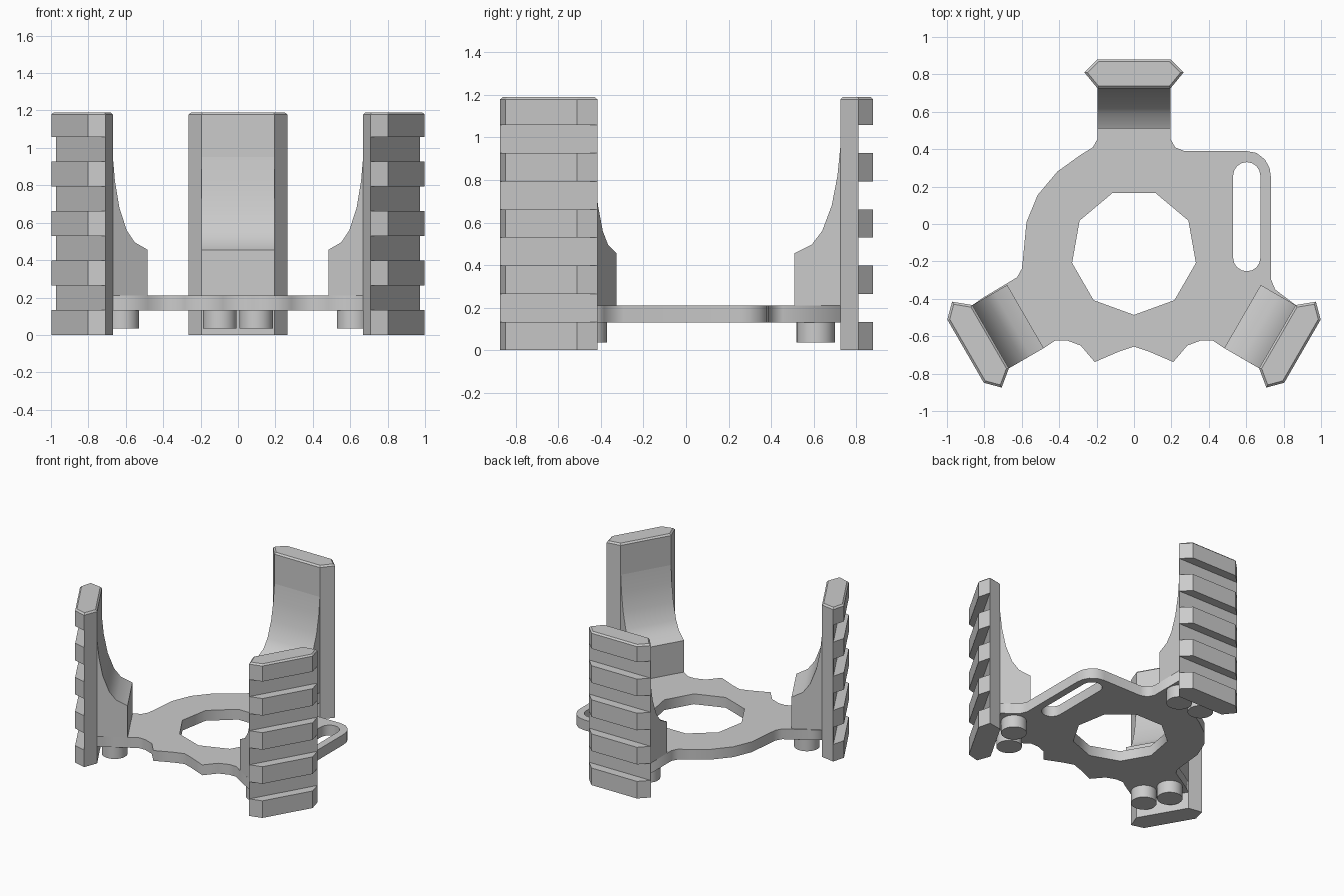
import bpy, bmesh, math
from mathutils import Matrix

if "Cube" in bpy.data.objects:
    bpy.data.objects.remove(bpy.data.objects["Cube"])

CY = -0.16                      # y of the three-fold axis
T0, T1 = 0.13, 0.21             # plate bottom and top
H = 1.19                        # rail height


def link(name, mesh):
    ob = bpy.data.objects.new(name, mesh)
    bpy.context.collection.objects.link(ob)
    return ob


def activate(ob):
    bpy.ops.object.select_all(action='DESELECT')
    ob.select_set(True)
    bpy.context.view_layer.objects.active = ob


def prism(bm, base, offset):
    """Extrude a closed polygon along an offset vector."""
    a = [bm.verts.new(p) for p in base]
    face = bm.faces.new(a)
    ext = bmesh.ops.extrude_face_region(bm, geom=[face])
    verts = [g for g in ext['geom'] if isinstance(g, bmesh.types.BMVert)]
    bmesh.ops.translate(bm, verts=verts, vec=offset)
    bmesh.ops.recalc_face_normals(bm, faces=bm.faces)


def finish(name, bm):
    me = bpy.data.meshes.new(name)
    bm.to_mesh(me)
    bm.free()
    return link(name, me)


def smooth(ob, deg=30):
    activate(ob)
    bpy.ops.object.shade_smooth_by_angle(angle=math.radians(deg))


def three_fold(ob):
    """Place the part on the axis and add two linked copies at +-120 degrees."""
    name = ob.name
    for k, side in enumerate(("back", "left", "right")):
        o = ob if k == 0 else link(name, ob.data)
        o.name = f"{name}_{side}"
        o.matrix_world = Matrix.Translation((0, CY, 0)) @ Matrix.Rotation(math.radians(120 * k), 4, 'Z')


# Base plate: outline, nine-sided opening and long slot
outline = [
    (0.195, 0.725), (0.195, 0.455), (0.22, 0.41), (0.27, 0.39), (0.60, 0.39),
    (0.655, 0.38), (0.70, 0.345), (0.725, 0.30), (0.732, 0.25), (0.732, -0.295),
    (0.755, -0.35), (0.80, -0.385), (0.868, -0.436), (0.673, -0.774), (0.483, -0.664),
    (0.42, -0.622), (0.36, -0.622), (0.285, -0.65), (0.21, -0.738), (0.08, -0.682),
    (0, -0.655),
    (-0.08, -0.682), (-0.21, -0.738), (-0.285, -0.65), (-0.36, -0.622), (-0.42, -0.622),
    (-0.483, -0.664), (-0.673, -0.774), (-0.868, -0.436), (-0.80, -0.39), (-0.625, -0.285),
    (-0.60, -0.24), (-0.595, -0.20), (-0.575, 0.01), (-0.515, 0.155), (-0.41, 0.28),
    (-0.285, 0.37), (-0.22, 0.41), (-0.195, 0.455), (-0.195, 0.725)]
opening = [(0.336 * math.cos(a), -0.15 + 0.336 * math.sin(a))
           for a in (math.radians(-90 + 40 * i) for i in range(9))]
slot = []
for cy, start in ((0.258, 0), (-0.18, 180)):
    for i in range(9):
        a = math.radians(start + 22.5 * i)
        slot.append((0.603 + 0.073 * math.cos(a), cy + 0.073 * math.sin(a)))

cu = bpy.data.curves.new("base_plate", 'CURVE')
cu.dimensions = '2D'
cu.fill_mode = 'BOTH'
cu.extrude = (T1 - T0) / 2
for loop in (outline, opening, slot):
    sp = cu.splines.new('POLY')
    sp.points.add(len(loop) - 1)
    for p, (x, y) in zip(sp.points, loop):
        p.co = (x, y, 0, 1)
    sp.use_cyclic_u = True
plate = link("base_plate", cu)
plate.location.z = (T0 + T1) / 2
activate(plate)
bpy.ops.object.convert(target='MESH')

# Upright rail: chamfered bar with a softened top edge
half = [(0.195, 1.04), (0.265, 0.97), (0.195, 0.885)]
section = half + [(-x, y) for x, y in reversed(half)]
bm = bmesh.new()
prism(bm, [(x, y, 0) for x, y in section], (0, 0, H))
top = [e for e in bm.edges if all(v.co.z > H - 0.01 for v in e.verts)]
bmesh.ops.bevel(bm, geom=top, offset=0.012, segments=1, affect='EDGES')
rail = finish("rail", bm)

# Cross grooves cut into the outer half of the rail
bm = bmesh.new()
for i in range(4):
    z = 0.1325 + i * 0.2645
    prism(bm, [(-0.4, 0.971, z), (0.4, 0.971, z), (0.4, 1.2, z), (-0.4, 1.2, z)], (0, 0, 0.132))
cutter = finish("groove_cutter", bm)
cutter.hide_render = True
mod = rail.modifiers.new("grooves", 'BOOLEAN')
mod.operation = 'DIFFERENCE'
mod.solver = 'EXACT'
mod.object = cutter
activate(rail)
bpy.ops.object.modifier_apply(modifier=mod.name)
bpy.data.objects.remove(cutter)
three_fold(rail)

# Curved bracket joining the rail to the plate
side = [(0.90, T1), (0.67, T1), (0.67, 0.455), (0.75, 0.495), (0.80, 0.56),
        (0.845, 0.68), (0.872, 0.82), (0.885, 0.95), (0.90, 0.95)]
bm = bmesh.new()
prism(bm, [(-0.195, y, z) for y, z in side], (0.39, 0, 0))
bracket = finish("bracket", bm)
smooth(bracket, 31)
three_fold(bracket)

# Pairs of round studs under each bracket
bm = bmesh.new()
for x in (-0.097, 0.097):
    bmesh.ops.create_cone(bm, cap_ends=True, segments=32, radius1=0.09, radius2=0.09,
                          depth=0.1, matrix=Matrix.Translation((x, 0.77, 0.085)))
studs = finish("studs", bm)
smooth(studs)
three_fold(studs)
